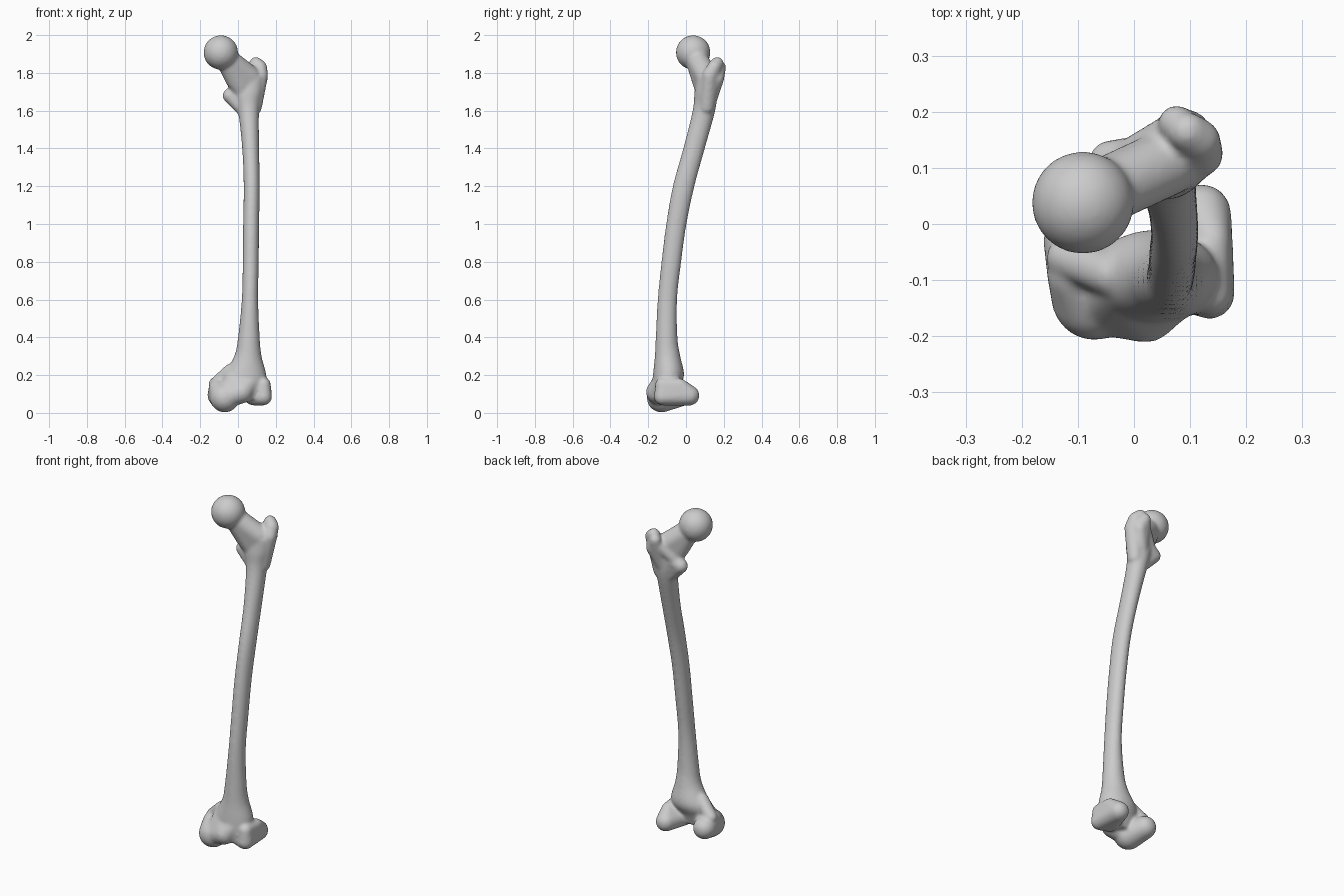
import bpy, bmesh, math
from mathutils import Vector

cube = bpy.data.objects.get("Cube")
if cube:
    bpy.data.objects.remove(cube)

# One plain bone colour
bone = bpy.data.materials.new("bone_grey")
bone.use_nodes = True
bone.diffuse_color = (0.6, 0.6, 0.6, 1)
bone.node_tree.nodes["Principled BSDF"].inputs["Base Color"].default_value = bone.diffuse_color

# Unit sphere directions reused by every rounded part
ball = bmesh.new()
bmesh.ops.create_icosphere(ball, subdivisions=3, radius=1)
directions = [v.co.copy() for v in ball.verts]
ball.free()

bm = bmesh.new()


def blob(*spheres):
    """Rounded solid: convex hull around spheres given as (x, y, z, radius)."""
    verts = [bm.verts.new(Vector(s[:3]) + d * s[3]) for s in spheres for d in directions]
    bmesh.ops.convex_hull(bm, input=verts)
    loose = [v for v in verts if v.is_valid and not v.link_faces]
    bmesh.ops.delete(bm, geom=loose, context='VERTS')


def blend(a, b, c, d, t):
    """Catmull-Rom value between b and c."""
    return 0.5 * (2 * b + (c - a) * t + (2 * a - 5 * b + 4 * c - d) * t * t
                  + (3 * b - a - 3 * c + d) * t ** 3)


def loft(sections, steps=6, sides=32):
    """Closed tube through ellipses given as (z, x min, x max, y min, y max)."""
    padded = [sections[0]] + sections + [sections[-1]]
    rows = []
    for i in range(len(sections) - 1):
        for k in range(steps):
            rows.append([blend(*col, k / steps) for col in zip(*padded[i:i + 4])])
    rows.append(sections[-1])
    rings = []
    for z, x0, x1, y0, y1 in rows:
        ring = []
        for s in range(sides):
            a = math.tau * s / sides
            ring.append(bm.verts.new(((x0 + x1) / 2 + (x1 - x0) / 2 * math.cos(a),
                                      (y0 + y1) / 2 + (y1 - y0) / 2 * math.sin(a), z)))
        rings.append(ring)
    for low, high in zip(rings, rings[1:]):
        for s in range(sides):
            t = (s + 1) % sides
            bm.faces.new((low[s], low[t], high[t], high[s]))
    bm.faces.new(rings[0][::-1])
    bm.faces.new(rings[-1])


# Bowed shaft, flaring at both ends
loft([
    (0.07, -0.06, 0.12, -0.17, -0.06),
    (0.13, -0.09, 0.14, -0.18, -0.04),
    (0.2, -0.075, 0.15, -0.175, -0.01),
    (0.3, -0.02, 0.125, -0.165, -0.03),
    (0.4, 0.0, 0.115, -0.16, -0.045),
    (0.6, 0.02, 0.107, -0.15, -0.047),
    (0.8, 0.025, 0.11, -0.13, -0.025),
    (1.0, 0.027, 0.112, -0.105, 0.003),
    (1.2, 0.03, 0.115, -0.07, 0.045),
    (1.4, 0.022, 0.112, -0.015, 0.1),
    (1.6, 0.0, 0.112, 0.035, 0.155),
    (1.7, -0.025, 0.13, 0.045, 0.165),
    (1.78, 0.0, 0.14, 0.06, 0.17),
])

# Ball head and neck
blob((-0.091, 0.038, 1.908, 0.092))
blob((-0.06, 0.055, 1.875, 0.06), (0.06, 0.11, 1.78, 0.06),
     (-0.02, 0.08, 1.76, 0.045), (0.03, 0.1, 1.7, 0.05))

# Greater trochanter: outer wall, then the rear crest beside the hollow
blob((0.12, 0.125, 1.785, 0.04), (0.116, 0.15, 1.83, 0.038),
     (0.095, 0.165, 1.85, 0.035), (0.085, 0.11, 1.62, 0.042))
blob((0.075, 0.18, 1.83, 0.032), (0.1, 0.165, 1.77, 0.037), (0.06, 0.13, 1.66, 0.035))

# Lesser trochanter and the ridge that joins it to the greater one
blob((-0.042, 0.11, 1.68, 0.04), (0.03, 0.1, 1.6, 0.035), (0.03, 0.12, 1.72, 0.04))
blob((-0.03, 0.11, 1.69, 0.03), (0.07, 0.17, 1.8, 0.03))

# Inner condyle with its side bump
blob((-0.07, -0.13, 0.08, 0.078), (-0.1, -0.03, 0.095, 0.062), (-0.105, -0.09, 0.13, 0.05))
blob((-0.12, -0.06, 0.15, 0.037), (-0.04, -0.09, 0.22, 0.04))

# Outer condyle with flat side and rounded back
blob((0.135, -0.125, 0.085, 0.045), (0.135, -0.125, 0.15, 0.038),
     (0.12, 0.018, 0.092, 0.054), (0.14, -0.03, 0.15, 0.032), (0.08, -0.1, 0.09, 0.05))

# Front ridge of the knee groove
blob((-0.05, -0.14, 0.09, 0.06), (0.02, -0.152, 0.11, 0.06),
     (0.07, -0.12, 0.17, 0.05), (-0.02, -0.11, 0.19, 0.05))

bmesh.ops.recalc_face_normals(bm, faces=bm.faces)
mesh = bpy.data.meshes.new("thigh_bone")
bm.to_mesh(mesh)
bm.free()
mesh.materials.append(bone)
thigh_bone = bpy.data.objects.new("thigh_bone", mesh)
bpy.context.collection.objects.link(thigh_bone)

# Fuse the parts into one soft surface
fuse = thigh_bone.modifiers.new("fuse", 'REMESH')
fuse.mode = 'VOXEL'
fuse.voxel_size = 0.008
fuse.use_smooth_shade = True
soften = thigh_bone.modifiers.new("soften", 'SMOOTH')
soften.factor = 0.5
soften.iterations = 10
mesh.shade_smooth()
